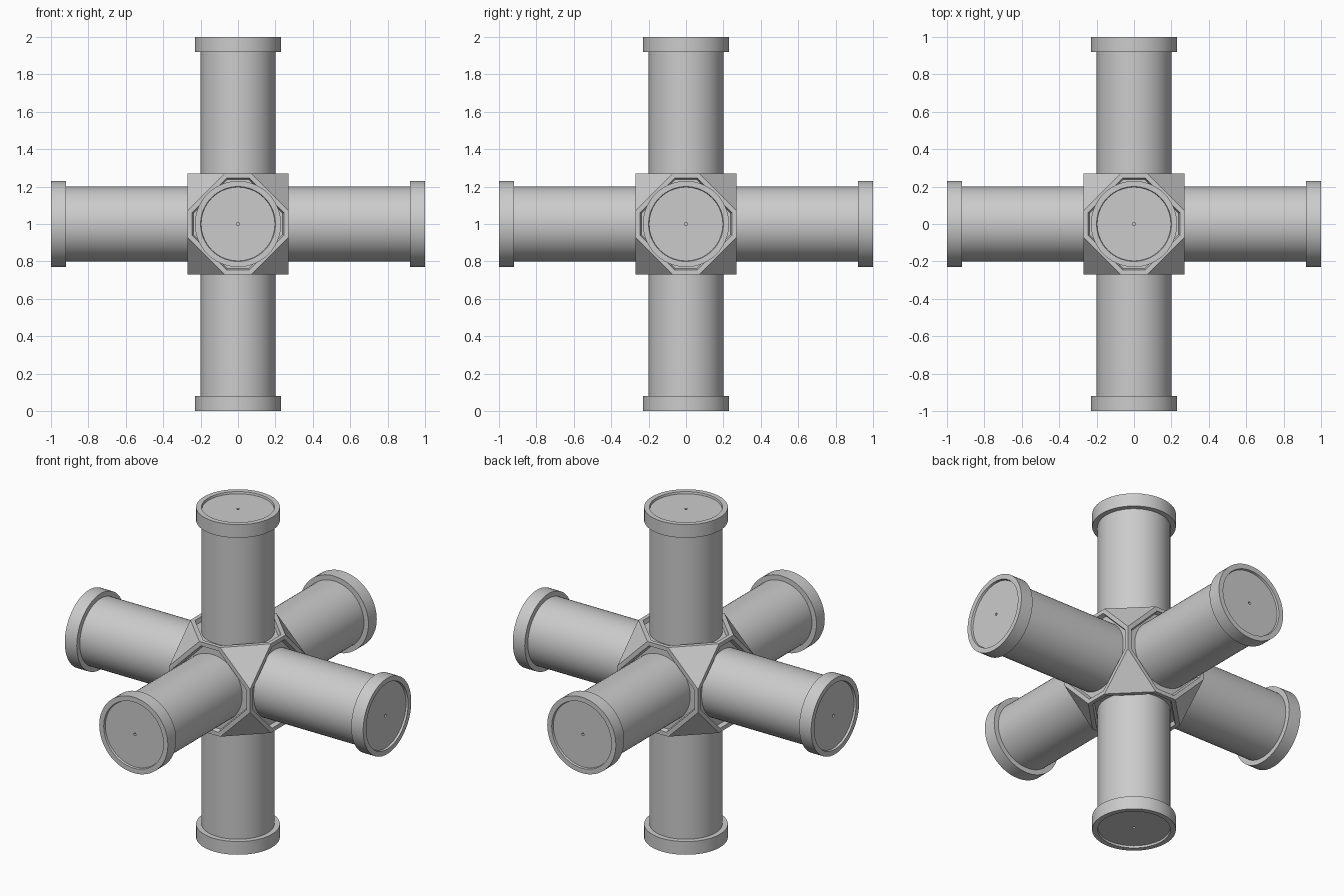
import bpy
import bmesh
import math
from mathutils import Matrix, Vector

if "Cube" in bpy.data.objects:
    bpy.data.objects.remove(bpy.data.objects["Cube"], do_unlink=True)

CENTRE = Vector((0, 0, 1))
HUB = 0.27          # half width of the hub
EDGE = 0.07         # half length of the edge left between cut corners
PIPE_R, COLLAR_R, COLLAR_Z = 0.2, 0.23, 0.92

grey = bpy.data.materials.new("plain_grey")
grey.use_nodes = True
colour = (0.6, 0.6, 0.6, 1)
grey.diffuse_color = colour
grey.node_tree.nodes["Principled BSDF"].inputs["Base Color"].default_value = colour


def finish(name, bm, matrix, smooth):
    bmesh.ops.recalc_face_normals(bm, faces=bm.faces)
    mesh = bpy.data.meshes.new(name)
    bm.to_mesh(mesh)
    bm.free()
    mesh.materials.append(grey)
    obj = bpy.data.objects.new(name, mesh)
    bpy.context.collection.objects.link(obj)
    obj.matrix_world = matrix
    if smooth:
        bpy.ops.object.select_all(action='DESELECT')
        obj.select_set(True)
        bpy.context.view_layer.objects.active = obj
        bpy.ops.object.shade_smooth_by_angle(angle=math.radians(35))


def lathe(name, profile, matrix, closed=False):
    """Revolve (radius, height) points about z."""
    bm = bmesh.new()
    verts = [bm.verts.new((r, 0, z)) for r, z in profile]
    pairs = list(zip(verts, verts[1:]))
    if closed:
        pairs.append((verts[-1], verts[0]))
    edges = [bm.edges.new(p) for p in pairs]
    bmesh.ops.spin(bm, geom=verts + edges, cent=(0, 0, 0), axis=(0, 0, 1),
                   angle=math.tau, steps=64, use_merge=True)
    bmesh.ops.remove_doubles(bm, verts=bm.verts, dist=1e-5)
    finish(name, bm, matrix, True)


# Hub: cube with cut corners and a shallow octagonal recess in each main face
bm = bmesh.new()
bmesh.ops.create_cube(bm, size=2 * HUB)
for x in (-1, 1):
    for y in (-1, 1):
        for z in (-1, 1):
            normal = Vector((x, y, z))
            point = Vector((x * HUB, y * HUB, z * EDGE))
            bmesh.ops.bisect_plane(bm, geom=bm.verts[:] + bm.edges[:] + bm.faces[:],
                                   plane_co=point, plane_no=normal, clear_outer=True)
            rim = [e for e in bm.edges if e.is_boundary]
            bmesh.ops.holes_fill(bm, edges=rim, sides=0)
bmesh.ops.recalc_face_normals(bm, faces=bm.faces)
main_faces = [f for f in bm.faces if max(abs(c) for c in f.normal) > 0.9]
bmesh.ops.inset_individual(bm, faces=main_faces, thickness=0.024, use_even_offset=True)
bmesh.ops.inset_individual(bm, faces=main_faces, thickness=0.008, depth=-0.025,
                           use_even_offset=True)
finish("hub", bm, Matrix.Translation(CENTRE), False)

# Six arms: pipe, collar and recessed end plate with a small centre hole
directions = {"top": (0, 0, 1), "bottom": (0, 0, -1), "left": (1, 0, 0),
              "right": (-1, 0, 0), "front": (0, -1, 0), "back": (0, 1, 0)}
for side, axis in directions.items():
    turn = Vector((0, 0, 1)).rotation_difference(Vector(axis)).to_matrix().to_4x4()
    place = Matrix.Translation(CENTRE) @ turn
    lathe(side + "_pipe", [(PIPE_R, 0.2), (PIPE_R, COLLAR_Z + 0.01)], place)
    lathe(side + "_collar", [(PIPE_R - 0.005, COLLAR_Z), (COLLAR_R, COLLAR_Z),
                             (COLLAR_R, 1), (PIPE_R, 1), (PIPE_R - 0.005, 0.98)],
          place, closed=True)
    lathe(side + "_end_plate", [(PIPE_R, 0.988), (0.008, 0.988),
                                (0.008, 0.97), (0, 0.97)], place)
